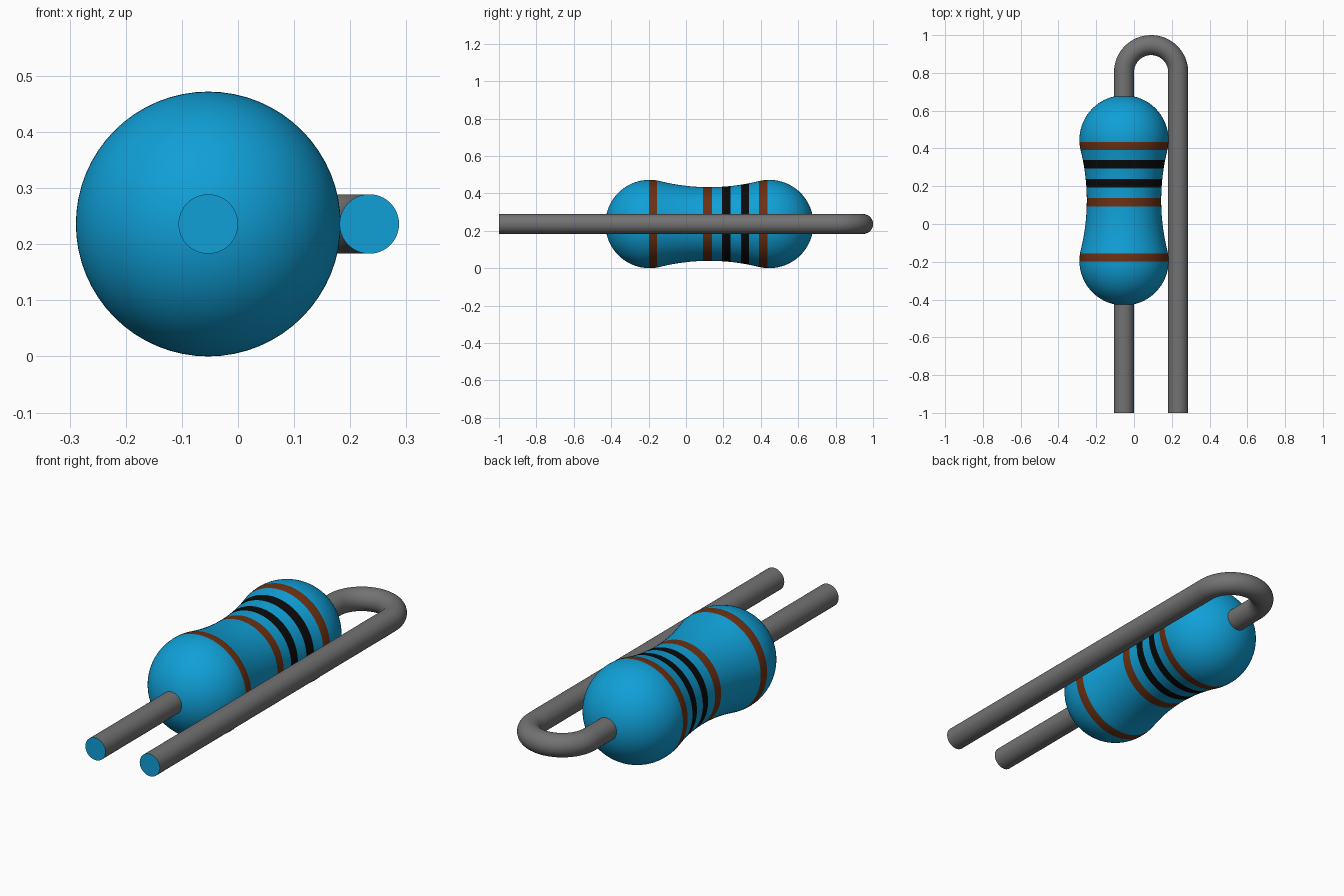
import bpy, bmesh, math
from mathutils import Vector

cube = bpy.data.objects.get("Cube")
if cube:
    bpy.data.objects.remove(cube, do_unlink=True)


def material(name, rgb):
    m = bpy.data.materials.new(name)
    m.use_nodes = True
    m.diffuse_color = (*rgb, 1)
    bsdf = m.node_tree.nodes["Principled BSDF"]
    bsdf.inputs["Base Color"].default_value = (*rgb, 1)
    bsdf.inputs["Roughness"].default_value = 0.6
    return m


BLUE = material("blue enamel", (0.005, 0.35, 0.68))
GREY = material("grey metal", (0.17, 0.17, 0.17))
BROWN = material("brown band", (0.15, 0.03, 0.006))
BLACK = material("black band", (0.003, 0.003, 0.003))

AXIS_X, AXIS_Z = -0.053, 0.236      # long axis of the body
MID_Y, END_OFF = 0.125, 0.32        # body centre, distance to each end sphere
BALL_R, WAIST_R, WIRE_R = 0.236, 0.197, 0.053


def sweep(name, rings, mats, face_mat, cap_mat):
    """Skin circular rings given as (centre, radius, sideways direction)."""
    segs = 64
    bm = bmesh.new()
    loops = []
    for c, r, side in rings:
        loops.append([bm.verts.new(c + r * (math.cos(a) * side + math.sin(a) * Vector((0, 0, 1))))
                      for a in (2 * math.pi * k / segs for k in range(segs))])
    for i, (a, b) in enumerate(zip(loops, loops[1:])):
        for k in range(segs):
            n = (k + 1) % segs
            bm.faces.new((a[k], a[n], b[n], b[k])).material_index = face_mat(i)
    for loop in (loops[0], loops[-1]):
        bm.faces.new(loop).material_index = cap_mat
    bmesh.ops.recalc_face_normals(bm, faces=bm.faces)
    me = bpy.data.meshes.new(name)
    bm.to_mesh(me)
    bm.free()
    for m in mats:
        me.materials.append(m)
    ob = bpy.data.objects.new(name, me)
    bpy.context.collection.objects.link(ob)
    bpy.ops.object.select_all(action='DESELECT')
    ob.select_set(True)
    bpy.context.view_layer.objects.active = ob
    bpy.ops.object.shade_smooth_by_angle(angle=math.radians(40))
    return ob


# Body: two end spheres joined by a concave arc tangent to both
ARC_R = (END_OFF**2 + WAIST_R**2 - BALL_R**2) / (2 * (BALL_R - WAIST_R))
TANGENT = END_OFF * ARC_R / (ARC_R + BALL_R)


def body_radius(y):
    d = abs(y - MID_Y)
    if d < TANGENT:
        return WAIST_R + ARC_R - math.sqrt(ARC_R**2 - d * d)
    return math.sqrt(max(BALL_R**2 - (d - END_OFF)**2, 1e-8))


# Painted bands: start, end, material slot
bands = [(-0.199, -0.156, 1), (0.092, 0.138, 1), (0.193, 0.238, 2),
         (0.293, 0.338, 2), (0.391, 0.435, 1)]

ys = {round(e, 4) for b in bands for e in b[:2]}
for k in range(33):
    off = END_OFF + BALL_R * math.cos(math.radians(0.3 + 104 * k / 32))
    ys |= {round(MID_Y + off, 4), round(MID_Y - off, 4)}
ys |= {round(MID_Y + TANGENT * k / 12, 4) for k in range(-12, 13)}
ys = sorted(ys)


def body_slot(i):
    mid = (ys[i] + ys[i + 1]) / 2
    return next((s for a, b, s in bands if a < mid < b), 0)


X = Vector((1, 0, 0))
sweep("resistor_body", [(Vector((AXIS_X, y, AXIS_Z)), body_radius(y), X) for y in ys],
      [BLUE, BROWN, BLACK], body_slot, 0)

# Straight front lead with a blue cut end
sweep("front_lead", [(Vector((AXIS_X, y, AXIS_Z)), WIRE_R, X) for y in (-1, -0.3)],
      [GREY, BLUE], lambda i: 0, 1)

# Rear lead: leaves the body, makes a half-circle turn and runs back to the front
BEND_R = 0.1435
BEND_Y = 1 - WIRE_R - BEND_R
path = [(Vector((AXIS_X, 0.55, AXIS_Z)), WIRE_R, -X)]
for k in range(33):
    a = math.pi * (1 - k / 32)
    out = Vector((math.cos(a), math.sin(a), 0))
    path.append((Vector((AXIS_X + BEND_R, BEND_Y, AXIS_Z)) + BEND_R * out, WIRE_R, out))
path.append((Vector((AXIS_X + 2 * BEND_R, -1, AXIS_Z)), WIRE_R, X))
sweep("bent_rear_lead", path, [GREY, BLUE], lambda i: 0, 1)
